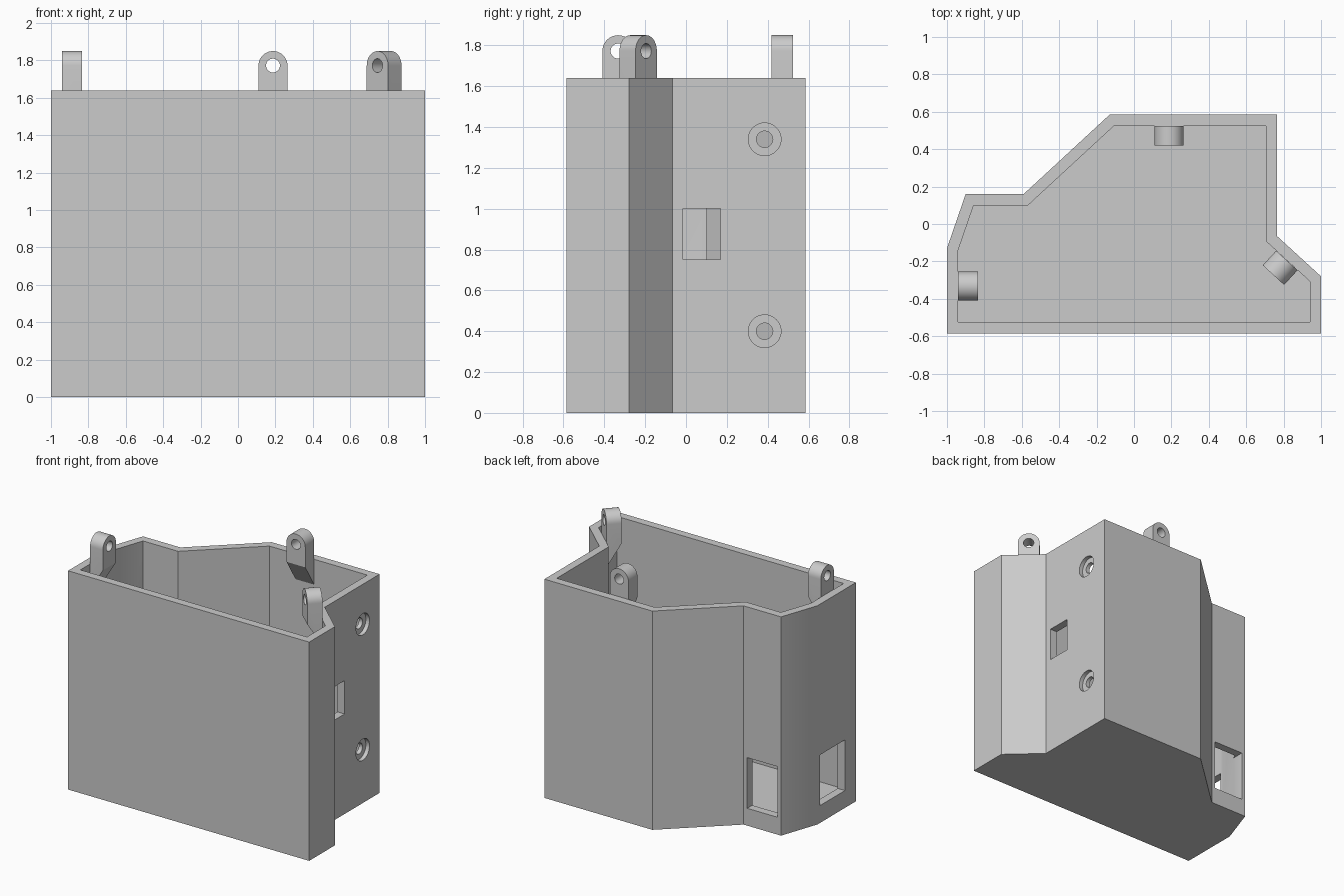
import bpy, bmesh, math
from mathutils import Vector, Matrix

if "Cube" in bpy.data.objects:
    bpy.data.objects.remove(bpy.data.objects["Cube"], do_unlink=True)

HEIGHT, FLOOR, WALL = 1.64, 0.10, 0.06
OUTLINE = [(-1, -0.585), (1, -0.585), (1, -0.28), (0.765, -0.065), (0.765, 0.585),
           (-0.13, 0.585), (-0.59, 0.16), (-0.9, 0.16), (-1, -0.13)]

grey = bpy.data.materials.new("plain_grey")
grey.use_nodes = True
colour = (0.6, 0.6, 0.6, 1)
grey.diffuse_color = colour
grey.node_tree.nodes["Principled BSDF"].inputs["Base Color"].default_value = colour


def finish(bm, name):
    """Turn a bmesh into a linked object with the grey material."""
    bmesh.ops.recalc_face_normals(bm, faces=bm.faces)
    mesh = bpy.data.meshes.new(name)
    bm.to_mesh(mesh)
    bm.free()
    mesh.materials.append(grey)
    obj = bpy.data.objects.new(name, mesh)
    bpy.context.collection.objects.link(obj)
    return obj


def loft(lower, upper, name):
    """Solid between two matching loops of points."""
    bm = bmesh.new()
    a = [bm.verts.new(p) for p in lower]
    b = [bm.verts.new(p) for p in upper]
    bm.faces.new(a)
    bm.faces.new(b)
    for i in range(len(a)):
        j = (i + 1) % len(a)
        bm.faces.new((a[i], a[j], b[j], b[i]))
    return finish(bm, name)


def prism(points, z0, z1, name):
    return loft([(x, y, z0) for x, y in points], [(x, y, z1) for x, y in points], name)


def box(x0, x1, y0, y1, z0, z1):
    return prism([(x0, y0), (x1, y0), (x1, y1), (x0, y1)], z0, z1, "window_cutter")


def cylinder(centre, axis, radius, depth):
    bm = bmesh.new()
    turn = Vector(axis).to_track_quat('Z', 'Y').to_matrix().to_4x4()
    bmesh.ops.create_cone(bm, cap_ends=True, segments=40, radius1=radius, radius2=radius,
                          depth=depth, matrix=Matrix.Translation(centre) @ turn)
    return finish(bm, "hole_cutter")


def cut(obj, cutter):
    """Subtract the cutter and discard it."""
    cutter.hide_render = True
    mod = obj.modifiers.new("cut", 'BOOLEAN')
    mod.operation, mod.solver, mod.object = 'DIFFERENCE', 'EXACT', cutter
    bpy.context.view_layer.objects.active = obj
    bpy.ops.object.modifier_apply(modifier=mod.name)
    bpy.data.objects.remove(cutter, do_unlink=True)


def smooth(obj):
    bpy.ops.object.select_all(action='DESELECT')
    obj.select_set(True)
    bpy.context.view_layer.objects.active = obj
    bpy.ops.object.shade_smooth_by_angle(angle=math.radians(30))


def inset(points, d):
    """Offset a counter-clockwise outline inwards by d."""
    result = []
    for i, p in enumerate(points):
        p = Vector(p)
        e0 = (p - Vector(points[i - 1])).normalized()
        e1 = (Vector(points[(i + 1) % len(points)]) - p).normalized()
        n0, n1 = Vector((-e0.y, e0.x)), Vector((-e1.y, e1.x))
        result.append(tuple(p + (n0 + n1) * d / (1 + n0.dot(n1))))
    return result


# Open-topped housing
housing = prism(OUTLINE, 0, HEIGHT, "housing")
cut(housing, prism(inset(OUTLINE, WALL), FLOOR, HEIGHT + 0.2, "cavity_cutter"))

# Windows through the walls
cut(housing, box(0.65, 0.85, -0.015, 0.17, 0.75, 1.0))
cut(housing, box(-0.87, -0.62, 0.04, 0.25, 0.13, 0.51))
cut(housing, box(-1.1, -0.9, -0.455, -0.16, 0.13, 0.51))

# Counterbored screw holes on the left wall
for z in (0.40, 1.34):
    cut(housing, cylinder((0.785, 0.385, z), (1, 0, 0), 0.08, 0.1))
    cut(housing, cylinder((0.735, 0.385, z), (1, 0, 0), 0.04, 0.2))
smooth(housing)


def lug(name, base, inward):
    """Round-topped eyelet on the inner wall, with a sloped underside."""
    n = Vector((*inward, 0)).normalized()
    u = Vector((-n.y, n.x, 0))
    radius, thick, eye = 0.0775, 0.106, 1.772
    origin = Vector((*base, 0))
    arc = [(radius * math.cos(math.pi * i / 20), eye + radius * math.sin(math.pi * i / 20))
           for i in range(21)]

    def loop(out, bottom):
        profile = [(-radius, bottom), (radius, bottom)] + arc
        return [origin + u * a + n * out + Vector((0, 0, z)) for a, z in profile]

    obj = loft(loop(0, 1.45), loop(thick, 1.62), name)
    cut(obj, cylinder(origin + n * thick / 2 + Vector((0, 0, eye)), n, 0.037, 0.3))
    smooth(obj)


lug("back_lug", (0.187, 0.525), (0, -1))
lug("right_lug", (-0.94, -0.332), (1, 0))
lug("left_lug", (0.817, -0.195), (-0.675, -0.738))
